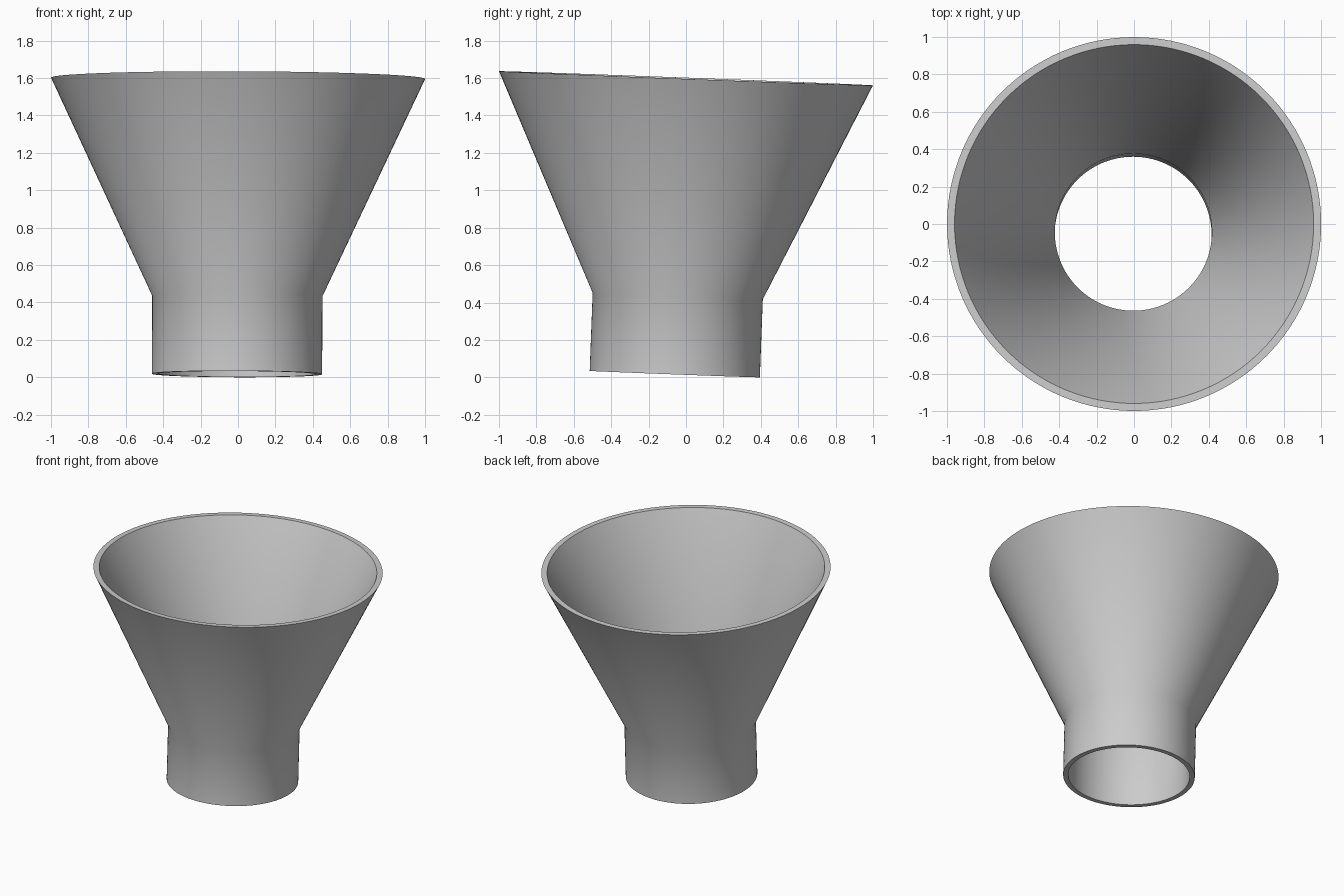
import bpy
import bmesh
import math
from mathutils import Matrix, Vector

cube = bpy.data.objects.get("Cube")
if cube:
    bpy.data.objects.remove(cube, do_unlink=True)

SEGMENTS = 128

# Plain grey material
grey = bpy.data.materials.new("plain_grey")
grey.use_nodes = True
colour = (0.6, 0.6, 0.6, 1.0)
grey.diffuse_color = colour
grey.node_tree.nodes["Principled BSDF"].inputs["Base Color"].default_value = colour

# Closed wall profile (radius, height): outside going up, inside going down
profile = [(0.455, 0.0), (0.455, 0.417), (1.0, 1.582),
           (0.96, 1.582), (0.42, 0.427), (0.42, 0.0)]

# Revolve the profile into a hollow funnel
bm = bmesh.new()
rings = []
for radius, height in profile:
    rings.append([bm.verts.new((radius * math.cos(a), radius * math.sin(a), height))
                  for a in (math.tau * i / SEGMENTS for i in range(SEGMENTS))])
for k, ring in enumerate(rings):
    above = rings[(k + 1) % len(rings)]
    for i in range(SEGMENTS):
        j = (i + 1) % SEGMENTS
        bm.faces.new((ring[i], ring[j], above[j], above[i]))
bmesh.ops.recalc_face_normals(bm, faces=bm.faces)

# Lean the funnel slightly backwards, then rest it on the ground
lean = (Matrix.Translation(Vector((-0.005, -0.06, 0.0)))
        @ Matrix.Rotation(math.radians(0.2), 4, "Y")
        @ Matrix.Rotation(math.radians(-2.17), 4, "X"))
bm.transform(lean)
lowest = min(v.co.z for v in bm.verts)
bmesh.ops.translate(bm, verts=bm.verts, vec=(0, 0, -lowest))

mesh = bpy.data.meshes.new("funnel")
bm.to_mesh(mesh)
bm.free()
mesh.materials.append(grey)
funnel = bpy.data.objects.new("funnel", mesh)
bpy.context.collection.objects.link(funnel)

# Smooth walls with crisp rims
bpy.ops.object.select_all(action="DESELECT")
funnel.select_set(True)
bpy.context.view_layer.objects.active = funnel
bpy.ops.object.shade_smooth_by_angle(angle=math.radians(30))
